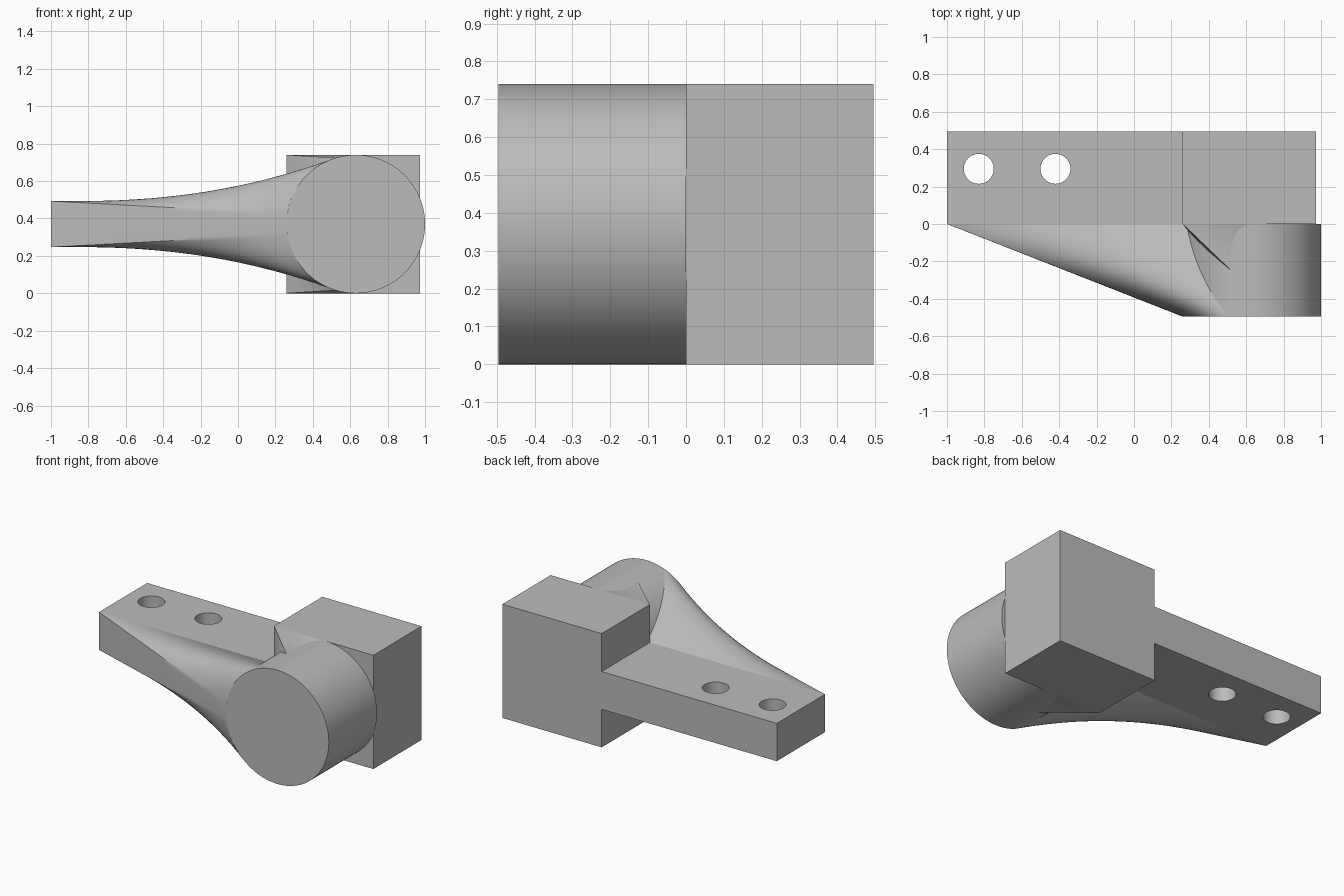
import bpy, bmesh, math

cube = bpy.data.objects.get("Cube")
if cube:
    bpy.data.objects.remove(cube, do_unlink=True)

R = 0.37            # round boss radius, also half the block height
CX, CZ = 0.63, R    # boss axis
D = 0.495           # depth of each half
BAR = 0.123         # half the bar thickness
XL, XB, XR = -1.0, 0.26, 0.974

grey = bpy.data.materials.new("plain grey")
grey.use_nodes = True
grey.diffuse_color = (0.5, 0.5, 0.5, 1)
grey.node_tree.nodes["Principled BSDF"].inputs["Base Color"].default_value = (0.5, 0.5, 0.5, 1)


def finish(obj, name):
    obj.name = obj.data.name = name
    obj.data.materials.clear()
    obj.data.materials.append(grey)
    bpy.ops.object.select_all(action='DESELECT')
    obj.select_set(True)
    bpy.context.view_layer.objects.active = obj
    bpy.ops.object.shade_smooth_by_angle(angle=math.radians(25))
    return obj


def box(name, lo, hi):
    bpy.ops.mesh.primitive_cube_add(size=1)
    obj = bpy.context.object
    for v in obj.data.vertices:
        v.co = [l if c < 0 else h for c, l, h in zip(v.co, lo, hi)]
    return finish(obj, name)


def rod(name, radius, depth, loc, rot=(0, 0, 0), sides=48):
    bpy.ops.mesh.primitive_cylinder_add(vertices=sides, radius=radius, depth=depth,
                                        location=loc, rotation=rot)
    return finish(bpy.context.object, name)


# Block and round boss
box("end_block", (XB, 0, 0), (XR, D, 2 * R))
rod("round_boss", R, D, (CX, -D / 2, CZ), (math.pi / 2, 0, 0), 128)

# Mounting bar with two drilled holes
bar = box("mounting_bar", (XL, 0, CZ - BAR), (XB, D, CZ + BAR))
for x in (-0.83, -0.42):
    cutter = rod("hole_cutter", 0.08, 1, (x, 0.295, CZ))
    cutter.hide_render = True
    mod = bar.modifiers.new("hole", 'BOOLEAN')
    mod.operation = 'DIFFERENCE'
    mod.solver = 'EXACT'
    mod.object = cutter
    bpy.context.view_layer.objects.active = bar
    bpy.ops.object.modifier_apply(modifier=mod.name)
    bpy.data.objects.remove(cutter, do_unlink=True)
finish(bar, "mounting_bar")

# Upper half of the rear outline: bar end, bar top, block side, block top, boss arc
outline = [(XL, 0), (XL, BAR), (XB, BAR), (XB, R), (CX, R)]
outline += [(CX + R * math.sin(a), R * math.cos(a))
            for a in (math.pi / 2 * i / 16 for i in range(1, 17))]
lengths = [math.dist(p, q) for p, q in zip(outline, outline[1:])]
total = sum(lengths)

# Pair each outline point with the same fraction of the boss rim
pairs, run = [], 0
for p, q, length in zip(outline, outline[1:], lengths):
    steps = max(2, round(length / 0.025))
    for i in range(steps):
        f = i / steps
        a = math.pi * (run + length * f) / total
        pairs.append((p[0] + (q[0] - p[0]) * f, p[1] + (q[1] - p[1]) * f,
                      CX - R * math.cos(a), R * math.sin(a)))
    run += length
pairs.append((CX + R, 0, CX + R, 0))
loop = pairs + [(a, -b, c, -d) for a, b, c, d in reversed(pairs[1:-1])]

# Ruled web blending the rear outline into the boss rim
bm = bmesh.new()
STRIPS = 10
rings = []
for k in range(STRIPS + 1):
    t = k / STRIPS
    rings.append([bm.verts.new((a + (c - a) * t, -D * t, CZ + b + (d - b) * t))
                  for a, b, c, d in loop])
n = len(loop)
for r0, r1 in zip(rings, rings[1:]):
    for i in range(n):
        j = (i + 1) % n
        bm.faces.new((r0[i], r0[j], r1[j], r1[i]))
bmesh.ops.remove_doubles(bm, verts=bm.verts, dist=1e-5)
# Outward direction follows the bar end face, which looks toward the front
bm.normal_update()
end = min(bm.faces, key=lambda f: f.calc_center_median().x)
if end.normal.y > 0:
    bmesh.ops.reverse_faces(bm, faces=bm.faces)
mesh = bpy.data.meshes.new("blend_web")
bm.to_mesh(mesh)
bm.free()
web = bpy.data.objects.new("blend_web", mesh)
bpy.context.collection.objects.link(web)
finish(web, "blend_web")
